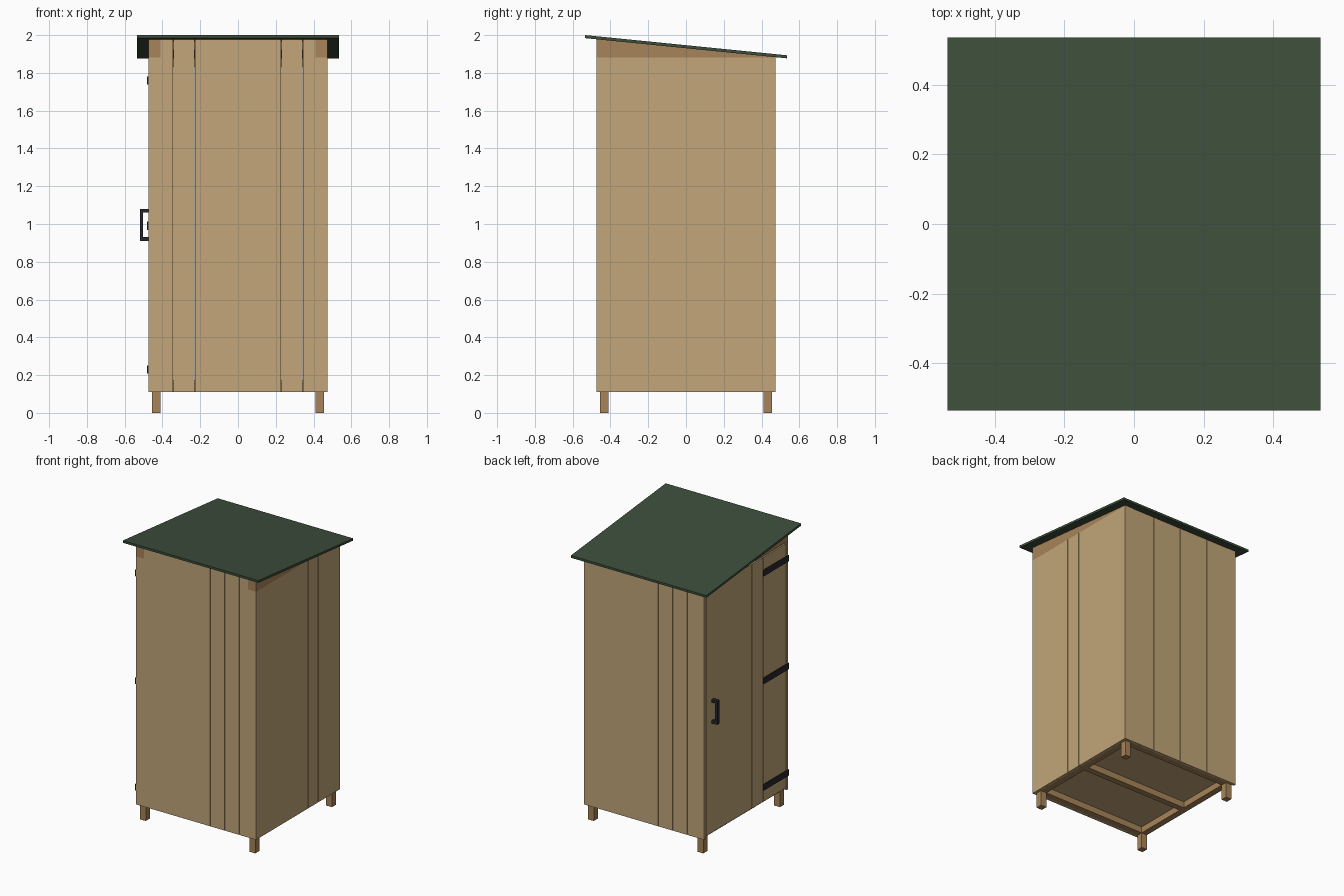
import bpy, bmesh

if "Cube" in bpy.data.objects:
    bpy.data.objects.remove(bpy.data.objects["Cube"])


def material(name, rgb):
    m = bpy.data.materials.new(name)
    m.diffuse_color = (*rgb, 1)
    m.use_nodes = True
    m.node_tree.nodes["Principled BSDF"].inputs["Base Color"].default_value = m.diffuse_color
    return m


WOOD = material("plank wood", (0.54, 0.38, 0.19))
TRIM = material("frame wood", (0.39, 0.23, 0.10))
GREEN = material("roof felt", (0.047, 0.076, 0.044))
IRON = material("dark iron", (0.02, 0.02, 0.027))


def prism(name, pts, axis, a, b, mat):
    """Extrude a 2D outline along x (outline y,z) or along y (outline x,z)."""
    bm = bmesh.new()
    place = (lambda p, t: (t, p[0], p[1])) if axis == "x" else (lambda p, t: (p[0], t, p[1]))
    lo = [bm.verts.new(place(p, a)) for p in pts]
    hi = [bm.verts.new(place(p, b)) for p in pts]
    bm.faces.new(lo)
    bm.faces.new(hi)
    n = len(pts)
    for i in range(n):
        j = (i + 1) % n
        bm.faces.new((lo[i], lo[j], hi[j], hi[i]))
    bmesh.ops.recalc_face_normals(bm, faces=bm.faces)
    me = bpy.data.meshes.new(name)
    bm.to_mesh(me)
    bm.free()
    me.materials.append(mat)
    ob = bpy.data.objects.new(name, me)
    bpy.context.collection.objects.link(ob)
    return ob


def box(name, x0, x1, y0, y1, z0, z1, mat):
    return prism(name, [(x0, z0), (x1, z0), (x1, z1), (x0, z1)], "y", y0, y1, mat)


H, IN, POST = 0.475, 0.455, 0.41      # outer wall, inner wall, inner post face
BASE, EAVE, GAP = 0.11, 0.001 + 1.88, 0.001


def under(y):
    """Height of the roof underside."""
    return 1.984 - 0.1 * (y + 0.535)


# corner posts, standing below the walls as feet
for sx in (-1, 1):
    for sy in (-1, 1):
        xs = sorted((sx * IN, sx * POST))
        ys = sorted((sy * IN, sy * POST))
        box("corner_post", *xs, *ys, 0, EAVE, TRIM)

# floor frame, middle joist and floor
for s in (-1, 1):
    a, b = sorted((s * IN, s * POST))
    box("floor_beam_across", -POST, POST, a, b, BASE, 0.155, TRIM)
    box("floor_beam_side", a, b, -POST, POST, BASE, 0.155, TRIM)
box("floor_joist", -POST, POST, -0.022, 0.022, BASE, 0.155, TRIM)
box("floor", -IN, IN, -POST, POST, 0.155, 0.175, WOOD)
box("back_top_rail", -POST, POST, POST, IN, 1.83, 1.88, TRIM)
box("front_top_rail", -POST, POST, -IN, -POST, 1.92, 1.97, TRIM)

# front and back planks; front end planks are notched round the side wedges
seams = [-H] + [0.114 * k for k in range(-3, 4)] + [H]
for i in range(8):
    x0, x1 = seams[i], seams[i + 1]
    l, r = x0 + (GAP if i else 0), x1 - (GAP if i < 7 else 0)
    box("back_plank", l, r, IN, H, BASE, EAVE, WOOD)
    top = 1.976
    if i == 0:
        pts = [(l, BASE), (r, BASE), (r, top), (-POST, top), (-POST, EAVE), (l, EAVE)]
    elif i == 7:
        pts = [(l, BASE), (r, BASE), (r, EAVE), (POST, EAVE), (POST, top), (l, top)]
    else:
        pts = [(l, BASE), (r, BASE), (r, top), (l, top)]
    prism("front_plank", pts, "y", -H, -IN, WOOD)

# right side planks
w = 2 * IN / 8
for i in range(8):
    y = -IN + i * w
    box("side_plank", IN, H, y + (GAP if i else 0), y + w - (GAP if i < 7 else 0), BASE, EAVE, WOOD)

# sloping wedges over both side walls
for s in (-1, 1):
    a, b = sorted((s * H, s * POST))
    prism("side_wedge", [(-H, EAVE), (H, EAVE), (H, under(H)), (-H, under(-H))], "x", a, b, TRIM)

# door of seven planks on the left side, with inner battens
w = 0.9 / 7
for i in range(7):
    y = -0.45 + i * w
    box("door_plank", -H, -IN, y + GAP, y + w - GAP, 0.128, 1.872, WOOD)
for z in (0.23, 0.99, 1.76):
    box("door_batten", -IN, -0.435, -0.4, 0.4, z - 0.04, z + 0.04, WOOD)
    box("strap_hinge", -0.481, -H, -H, -0.19, z - 0.022, z + 0.022, IRON)

# bracket-shaped door handle
handle = [(-H, 0.91), (-0.52, 0.91), (-0.52, 1.08), (-H, 1.08),
          (-H, 1.06), (-0.502, 1.06), (-0.502, 0.93), (-H, 0.93)]
prism("door_handle", handle, "y", 0.365, 0.39, IRON)

# sloping roof sheet
R = 0.535
prism("roof", [(-R, under(-R)), (R, under(R)), (R, under(R) + 0.016), (-R, 2.0)], "x", -R, R, GREEN)
